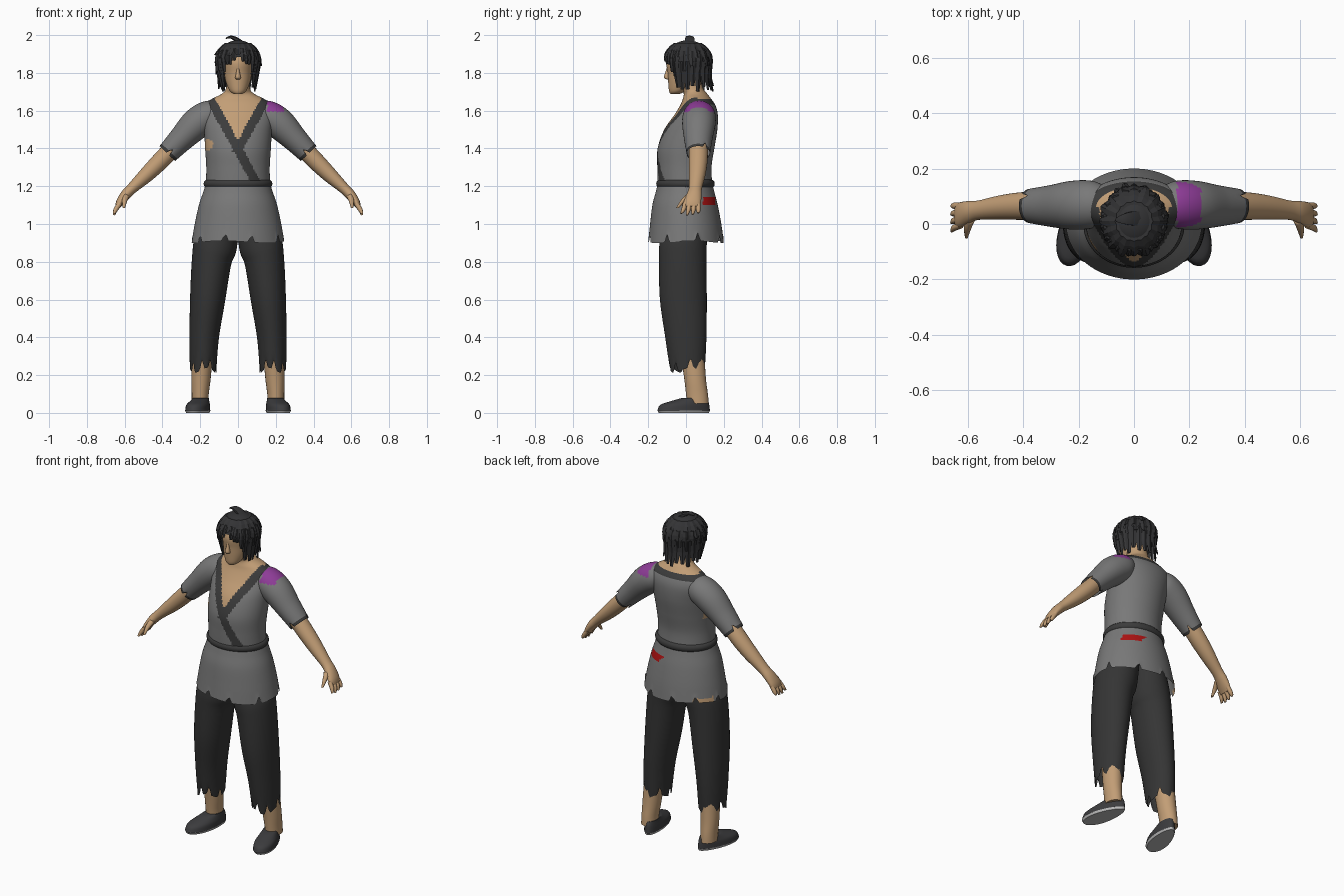
import bpy, bmesh, math, random
from mathutils import Vector

random.seed(4)
if "Cube" in bpy.data.objects:
    bpy.data.objects.remove(bpy.data.objects["Cube"])


def material(name, *rgb):
    m = bpy.data.materials.new(name)
    m.use_nodes = True
    m.diffuse_color = (*rgb, 1)
    m.node_tree.nodes["Principled BSDF"].inputs["Base Color"].default_value = (*rgb, 1)
    return m


SKIN = material("skin", .54, .34, .18)
TUNIC = material("grey_cloth", .19, .19, .19)
TRIM = material("dark_trim", .045, .045, .045)
TROUSER = material("trouser_cloth", .035, .035, .035)
HAIR = material("black_hair", .033, .033, .035)
PURPLE = material("purple_patch", .27, .045, .31)
RED = material("red_patch", .42, .006, .006)
SHOE = material("shoe_cloth", .045, .045, .048)
SOLE = material("pale_sole", .5, .5, .5)


def finish(name, bm, mats, smooth=True):
    bmesh.ops.recalc_face_normals(bm, faces=bm.faces[:])
    me = bpy.data.meshes.new(name)
    bm.to_mesh(me)
    bm.free()
    for m in mats:
        me.materials.append(m)
    if smooth:
        me.shade_smooth()
        me.set_sharp_from_angle(angle=math.radians(50))
    ob = bpy.data.objects.new(name, me)
    bpy.context.collection.objects.link(ob)
    return ob


def spline(pts, sub):
    """Smooth curve through the stations."""
    out = []
    for i in range(len(pts) - 1):
        p0, p1, p2, p3 = (pts[max(0, min(len(pts) - 1, i + k))] for k in (-1, 0, 1, 2))
        for j in range(sub):
            t = j / sub
            out.append([b + .5 * t * (c - a + t * (2*a - 5*b + 4*c - d + t * (3*(b - c) + d - a)))
                        for a, b, c, d in zip(p0, p1, p2, p3)])
    return out + [list(pts[-1])]


def loft(name, stations, mats, n=24, sub=4, s=1, rule=None, hem=None, hem_rings=1, caps=True):
    """Skin elliptical sections (x, y, z, side radius, depth radius); s=-1 mirrors."""
    path = [[p[0] * s, *p[1:]] for p in spline(stations, sub)]
    bm = bmesh.new()
    rings = []
    for i, (x, y, z, ra, rb) in enumerate(path):
        a, b = path[max(0, i - 1)], path[min(len(path) - 1, i + 1)]
        along = Vector((b[0] - a[0], 0, b[2] - a[2])).normalized()
        side = Vector((0, 1, 0)).cross(along) * s
        ring = []
        for k in range(n):
            ang = math.tau * k / n
            p = Vector((x, y, z)) + side * ra * math.cos(ang) + Vector((0, rb * math.sin(ang), 0))
            if hem and i < hem_rings:
                p += along * hem(ang) * (1 - i / hem_rings)
            ring.append(bm.verts.new(p))
        rings.append(ring)
    for i, (r0, r1) in enumerate(zip(rings, rings[1:])):
        for k in range(n):
            f = bm.faces.new((r0[k], r0[k - 1], r1[k - 1], r1[k]))
            if rule:
                f.material_index = mats.index(rule(f.calc_center_median(), i))
    if caps:
        bm.faces.new(rings[0])
        bm.faces.new(rings[-1])
    return finish(name, bm, mats)


def torn(notches, width, depth, wave=0):
    """Hem height by angle: V-shaped tears plus a gentle wave."""
    def hem(a):
        near = min(abs((a - math.radians(d) + math.pi) % math.tau - math.pi) for d in notches)
        return depth * max(0, 1 - near / width) + wave * math.sin(3 * a + 1)
    return hem


# Torso: wrap front with crossing collar, bare chest and neck
def torso_rule(c, i):
    x, y, z = c
    lean = (1.395 - z) * .55
    if y < .06:
        if z > 1.395 and abs(x) < -lean - .026:
            return SKIN
        if abs(x - lean) < .027 or (z > 1.38 and abs(x + lean) < .027):
            return TRIM
        if math.hypot(x + .16, z - 1.42) < .028:
            return SKIN
    elif z > 1.662:
        return SKIN
    elif z > 1.635 and abs(x) < .175:
        return TRIM
    return PURPLE if x > .155 and z > 1.61 else TUNIC


def section(z, rx, front, back, x=0):
    return (x, (front + back) / 2, z, rx, (back - front) / 2)


loft("torso", [section(*p) for p in (
    (1.2, .17, -.15, .14), (1.3, .168, -.152, .135), (1.4, .174, -.15, .15),
    (1.5, .18, -.115, .166), (1.58, .188, -.06, .168), (1.63, .178, -.03, .155),
    (1.66, .142, -.018, .135), (1.69, .085, -.012, .112), (1.72, .063, -.025, .09),
    (1.8, .058, -.04, .07))],
    [TUNIC, TRIM, SKIN, PURPLE], n=128, sub=10, rule=torso_rule)


# Skirt of the tunic with torn hem and red patch
def skirt_rule(c, i):
    if c.x > 0 and .09 < c.y < .155 and 1.1 < c.z < 1.14:
        return RED
    if c.z < .935 and 135 < math.degrees(math.atan2(c.y, c.x)) < 165:
        return SKIN
    return TUNIC


loft("tunic_skirt", [section(*p) for p in (
    (.905, .245, -.2, .2), (1.0, .229, -.19, .187), (1.1, .207, -.178, .168),
    (1.17, .184, -.16, .15), (1.22, .168, -.148, .138))],
    [TUNIC, RED, SKIN], n=120, sub=9, rule=skirt_rule, caps=False, hem_rings=6,
    hem=torn((18, 62, 100, 133, 170, 215, 254, 287, 330), .07, .042, .006))

# Belt
bpy.ops.mesh.primitive_torus_add(major_segments=64, minor_segments=12, major_radius=1,
                                 minor_radius=.14, location=(0, -.003, 1.213))
belt = bpy.context.object
belt.name = "belt"
belt.scale = (.16, .136, .165)
belt.data.materials.append(TRIM)
belt.data.shade_smooth()

# Limbs, mirrored left and right
for side, s in (("left", 1), ("right", -1)):
    loft(side + "_trouser", [section(*p) for p in (
        (.225, .07, -.085, .1, .185), (.4, .078, -.11, .108, .179), (.6, .093, -.138, .11, .161),
        (.8, .105, -.143, .108, .14), (.9, .115, -.14, .11, .118), (1.1, .09, -.11, .11, .08))],
        [TROUSER], n=60, sub=6, s=s, caps=False, hem_rings=3,
        hem=torn((10, 55, 85, 140, 190, 238, 275, 318), .17, .055, .014))
    loft(side + "_ankle", [section(*p) for p in (
        (.05, .045, .005, .12, .2), (.1, .045, 0, .116, .2), (.2, .052, -.012, .104, .195),
        (.45, .058, -.05, .09, .18))], [SKIN], s=s)

    shoe = loft(side + "_shoe", [section(*p) for p in (
        (0, .05, -.148, .125), (.012, .055, -.155, .13), (.016, .054, -.154, .13),
        (.042, .052, -.14, .127), (.06, .046, -.09, .123), (.078, .04, -.025, .115))],
        [SHOE, SOLE], n=32, sub=3, rule=lambda c, i: SOLE if c.z < .014 else SHOE)
    for f in shoe.data.polygons:
        if f.center.z < .001:
            f.material_index = 1
    for v in shoe.data.vertices:
        v.co.x *= 1.05 - 1.6 * v.co.y
    shoe.rotation_euler.z = s * math.radians(14)
    shoe.location.x = s * .205

    def sleeve_rule(c, i):
        if i < 2:
            return TRIM
        return PURPLE if .155 < c.x < .243 and c.z > 1.595 else TUNIC

    loft(side + "_sleeve", [
        (.374, .065, 1.373, .057, .062), (.3, .065, 1.45, .068, .075), (.22, .068, 1.53, .083, .088),
        (.15, .07, 1.575, .08, .085), (.09, .07, 1.59, .055, .06)],
        [TUNIC, TRIM, PURPLE], n=48, sub=9, s=s, rule=sleeve_rule, caps=False,
        hem=torn((35, 150, 265), .16, .045), hem_rings=5)
    loft(side + "_arm", [
        (.32, .065, 1.43, .046, .05), (.4, .065, 1.345, .047, .05), (.48, .06, 1.265, .041, .044),
        (.56, .05, 1.19, .029, .035), (.595, .043, 1.155, .027, .04), (.625, .033, 1.115, .021, .046),
        (.638, .03, 1.09, .013, .042)], [SKIN], s=s)
    for k, finger in enumerate(("index", "middle", "ring", "little")):
        y = (k - 1.5) * .023
        tip = .008 * abs(k - 1.3)
        loft(f"{side}_{finger}_finger", [
            (.625, .03 + y, 1.11, .013, .013), (.648, .026 + y * 1.15, 1.075, .012, .012),
            (.657, .02 + y * 1.3, 1.045 + tip, .006, .006)], [SKIN], n=8, s=s)
    loft(side + "_thumb", [
        (.588, .02, 1.155, .017, .02), (.6, -.012, 1.125, .014, .016),
        (.604, -.045, 1.085, .006, .008)], [SKIN], n=10, s=s)

# Head and nose
loft("head", [section(*p) for p in (
    (1.688, .022, -.082, -.035), (1.705, .044, -.09, .0), (1.75, .064, -.094, .05),
    (1.8, .073, -.097, .08), (1.86, .077, -.103, .09), (1.92, .067, -.075, .08),
    (1.95, .035, -.03, .05))], [SKIN], n=32)
loft("nose", [(0, -.094, 1.765, .009, .006), (0, -.1, 1.775, .015, .017),
              (0, -.097, 1.805, .009, .012), (0, -.094, 1.83, .006, .006)], [SKIN], n=12)

# Hair cap, open over the face
bm = bmesh.new()
bmesh.ops.create_uvsphere(bm, u_segments=28, v_segments=18, radius=1)
for v in bm.verts:
    v.co = (v.co.x * .11, .01 + v.co.y * .118, 1.865 + v.co.z * .108)
bare = [f for f in bm.faces
        if f.calc_center_median().z < (1.885 if f.calc_center_median().y < -.035 else 1.78)]
bmesh.ops.delete(bm, geom=bare, context="FACES")
finish("hair_cap", bm, [HAIR])


def lock(bm, az, z0, z1, width, flare):
    """One flat, tapering lock that follows the skull and then hangs."""
    out = Vector((math.cos(az), math.sin(az), 0))
    across = Vector((-out.y, out.x, 0))
    rings = []
    for k in range(5):
        t = k / 4
        z = z0 + (z1 - z0) * t
        h = (z - 1.865) / .108
        r = math.sqrt(max(0, 1 - h * h)) if h > 0 else 1 + h * .13
        r = r * 1.04 + flare * t * t
        p = Vector((out.x * r * .11, .01 + out.y * r * .118, z))
        w, d = width * (1 - .55 * t * t), .011 * (1 - .6 * t)
        rings.append([bm.verts.new(p + o) for o in (across * w, out * d, -across * w, -out * d)])
    for a, b in zip(rings, rings[1:]):
        for k in range(4):
            bm.faces.new((a[k], a[k - 1], b[k - 1], b[k]))
    bm.faces.new(rings[0])
    bm.faces.new(rings[-1])


# Hair locks in layers: crown, middle, long nape, fringe
rnd = random.uniform
bm = bmesh.new()
for k in range(16):
    lock(bm, math.tau * k / 16, 1.958, rnd(1.87, 1.9), .023, rnd(.03, .13))
for k in range(18):
    az = math.tau * (k + .5) / 18
    if math.sin(az) > -.7:
        lock(bm, az, 1.915, rnd(1.79, 1.84), .023, rnd(.03, .14))
for k in range(17):
    az = math.radians(-32 + 244 * k / 16)
    back = max(0, math.sin(az))
    lock(bm, az, 1.86, rnd(1.7, 1.735), .021, rnd(-.08, .04) + .28 * back)
for deg in (-58, -46, -38, -122, -134, -142):
    lock(bm, math.radians(deg), 1.92, 1.85 - .0032 * (abs(deg + 90) - 30), .018, rnd(-.02, .03))
for deg in (-76, -66, -100, -112):
    lock(bm, math.radians(deg), 1.93, rnd(1.84, 1.865), .016, rnd(0, .05))
finish("hair_locks", bm, [HAIR], smooth=False)
loft("top_tuft", [(.02, .02, 1.958, .012, .03), (-.01, .02, 1.978, .012, .028),
                  (-.04, .018, 1.99, .008, .02), (-.065, .015, 1.982, .003, .008)], [HAIR], n=6, sub=2)
